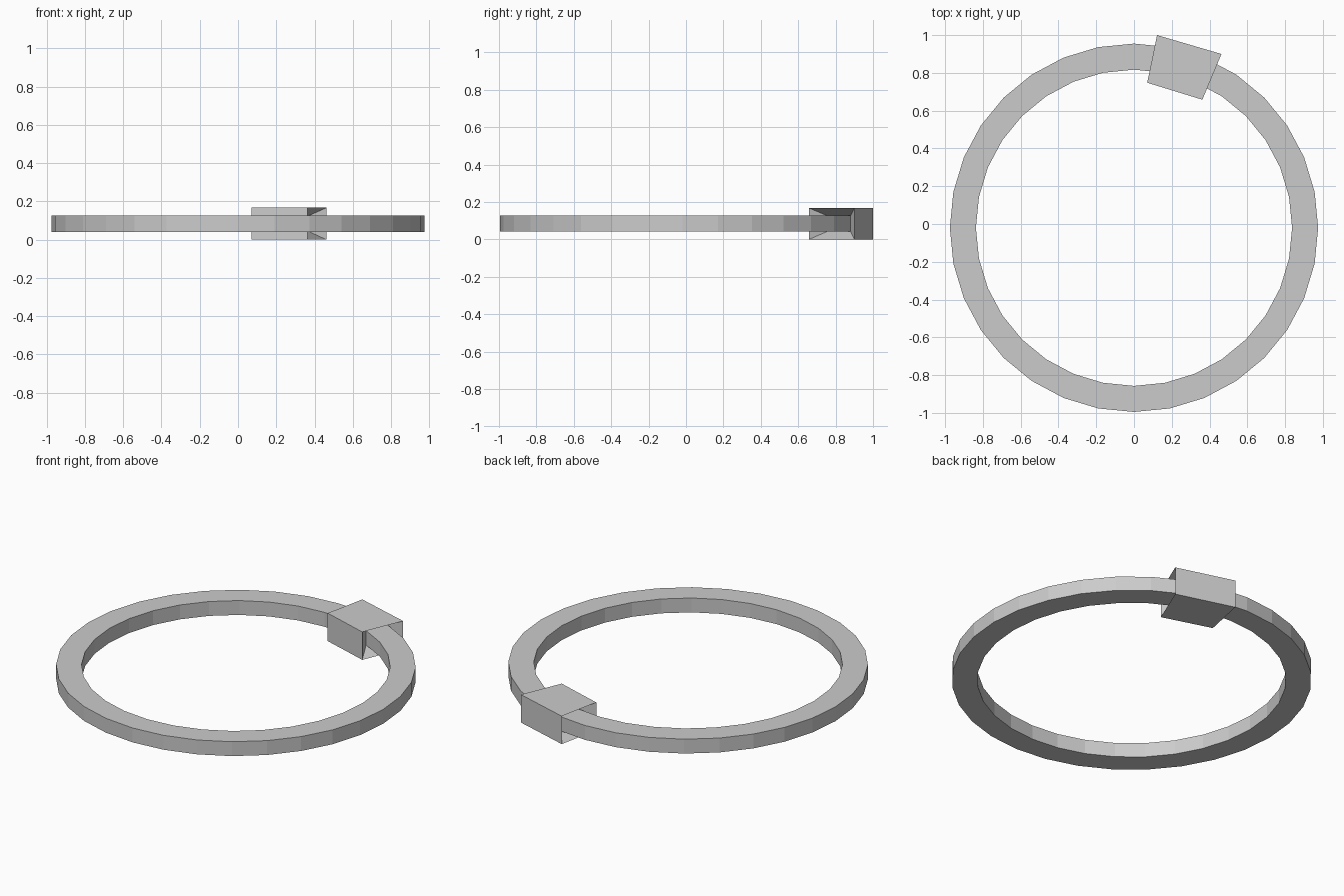
import bpy, bmesh
from math import sin, cos, radians

if "Cube" in bpy.data.objects:
    bpy.data.objects.remove(bpy.data.objects["Cube"])

SEG = 32
R_OUT, R_IN, CY = 0.975, 0.837, -0.02
Z0, Z1 = 0.041, 0.127
STEP = 360 / SEG


def section(bm, inner, outer, z0, z1):
    """Rectangular cross-section: four corners in order."""
    return [bm.verts.new((*p, z)) for p, z in
            ((inner, z0), (outer, z0), (outer, z1), (inner, z1))]


def bridge(bm, a, b):
    for i in range(4):
        j = (i + 1) % 4
        bm.faces.new((a[i], a[j], b[j], b[i]))


def on_ring(r, k):
    t = radians(k * STEP)
    return (r * cos(t), CY + r * sin(t))


bm = bmesh.new()

# Band: flat-sided ring, left open for the one segment inside the clasp
loops = [section(bm, on_ring(R_IN, k), on_ring(R_OUT, k), Z0, Z1)
         for k in range(7, 7 + SEG)]
loops = loops[1:] + loops[:1]       # from 78.75 degrees on round to 67.5 degrees
loops = loops[-1:] + loops[:-1]
right_end, left_end = loops[-1], loops[0]
for a, b in zip(loops, loops[1:]):
    bridge(bm, a, b)

# Clasp: enlarged segment whose ends funnel in to the band
clasp_a = section(bm, (0.07, 0.748), (0.122, 1.0), 0.0, 0.167)
clasp_b = section(bm, (0.362, 0.658), (0.463, 0.9), 0.0, 0.167)
bridge(bm, right_end, clasp_b)
bridge(bm, clasp_b, clasp_a)
bridge(bm, clasp_a, left_end)

bmesh.ops.recalc_face_normals(bm, faces=bm.faces)
mesh = bpy.data.meshes.new("ring_with_clasp")
bm.to_mesh(mesh)
bm.free()
bpy.context.collection.objects.link(bpy.data.objects.new("ring_with_clasp", mesh))
